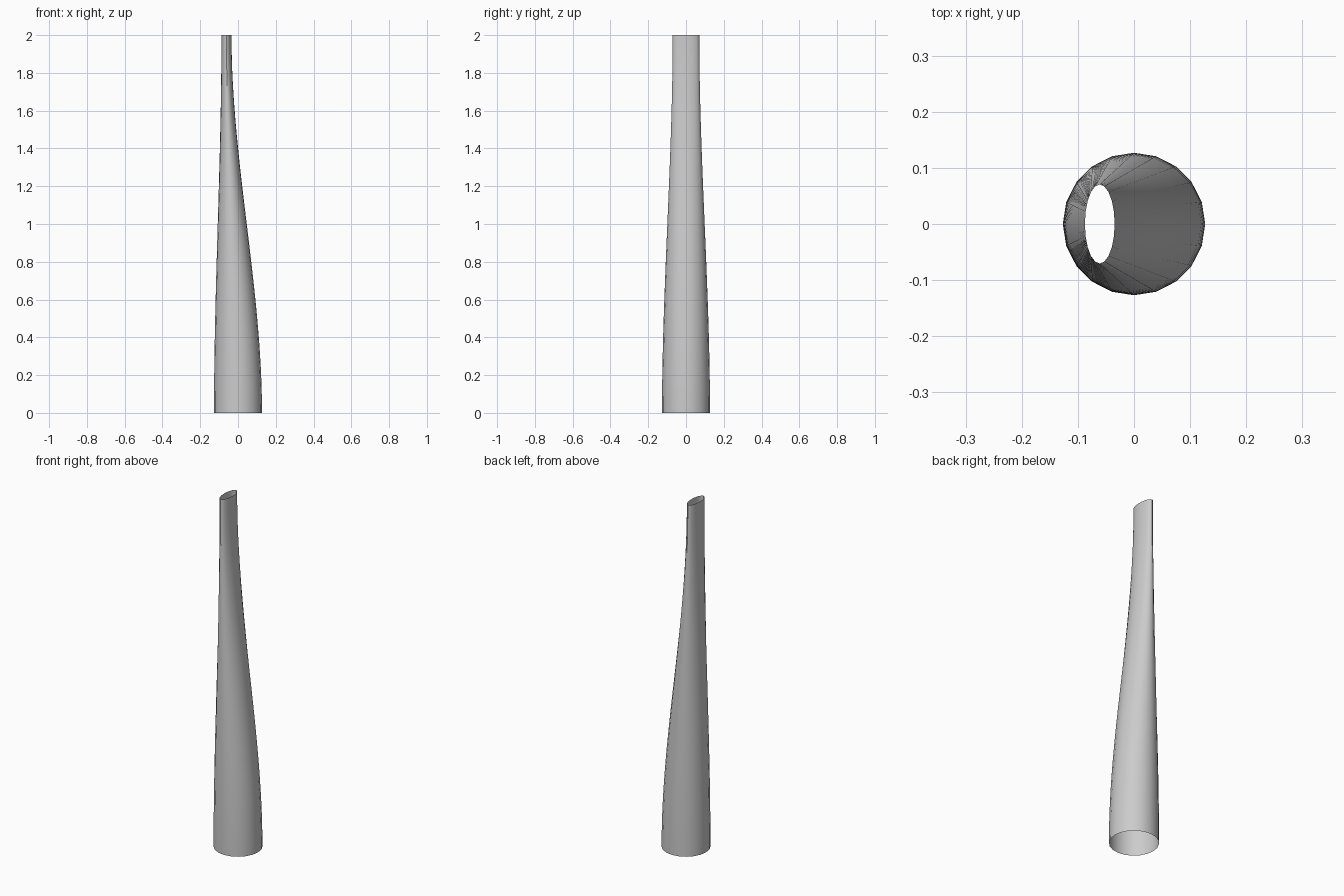
import bpy, bmesh, math

if "Cube" in bpy.data.objects:
    bpy.data.objects.remove(bpy.data.objects["Cube"])

SIDES, RINGS, HEIGHT = 20, 32, 2.0
BASE = (0.0, 0.127, 0.127)        # centre x, half width x, half width y
TIP = (-0.061, 0.0265, 0.0705)

# Open tube easing from a round base to an offset oval tip
bm = bmesh.new()
rings = []
for i in range(RINGS + 1):
    t = i / RINGS
    s = t * t * (3 - 2 * t)
    cx, rx, ry = (a + (b - a) * s for a, b in zip(BASE, TIP))
    rings.append([bm.verts.new((cx + rx * math.cos(2 * math.pi * k / SIDES),
                                ry * math.sin(2 * math.pi * k / SIDES),
                                HEIGHT * t)) for k in range(SIDES)])
for low, high in zip(rings, rings[1:]):
    for k in range(SIDES):
        n = (k + 1) % SIDES
        bm.faces.new((low[k], low[n], high[n], high[k]))

mesh = bpy.data.meshes.new("tapered_tube")
bm.to_mesh(mesh)
bm.free()
tube = bpy.data.objects.new("tapered_tube", mesh)
bpy.context.collection.objects.link(tube)

# Smooth walls
bpy.context.view_layer.objects.active = tube
tube.select_set(True)
bpy.ops.object.shade_smooth_by_angle(angle=math.radians(40))
